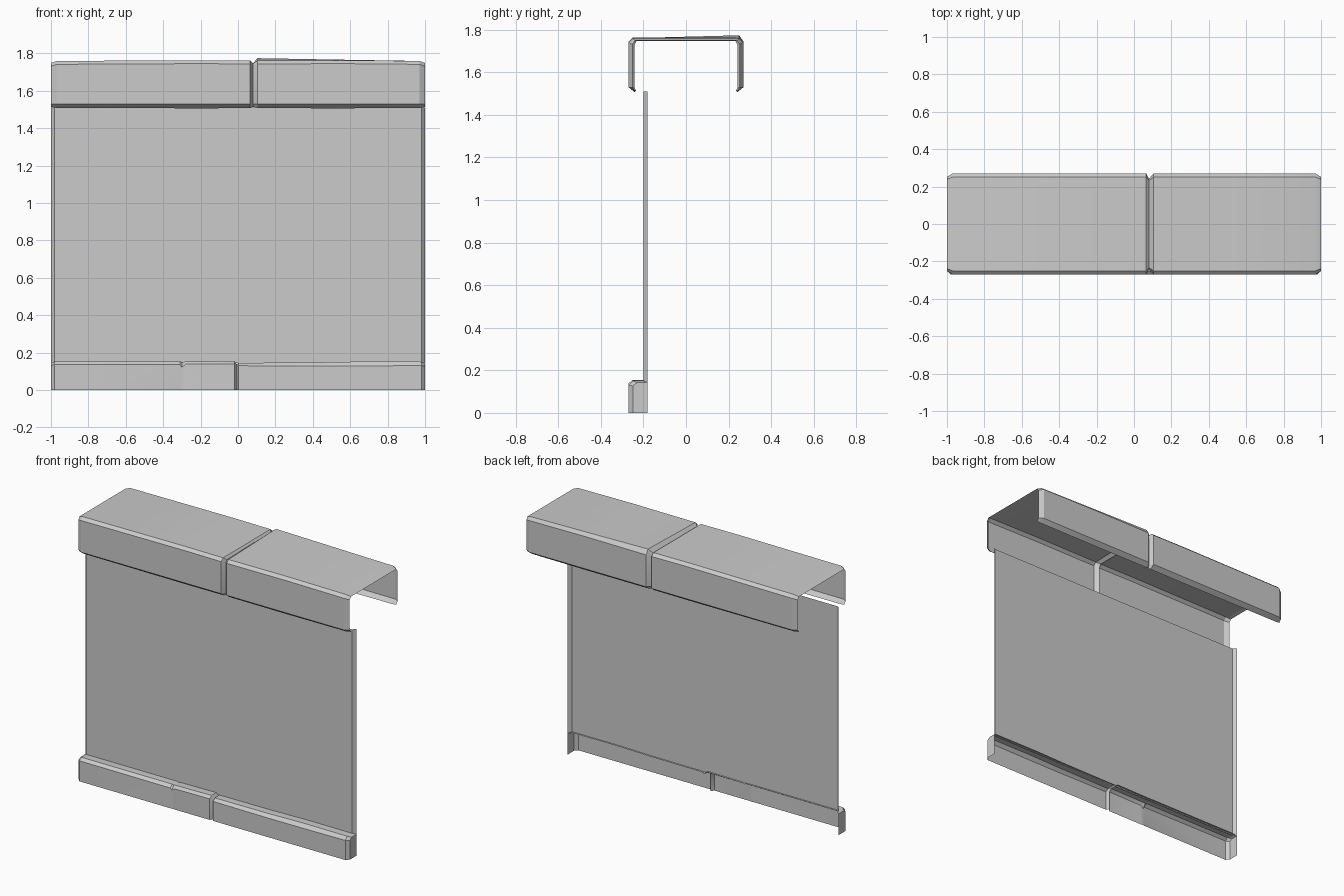
import bpy
import bmesh
import math

if "Cube" in bpy.data.objects:
    bpy.data.objects.remove(bpy.data.objects["Cube"])


def loft(name, sections):
    """Skin an open sheet through a row of equal-length cross-sections."""
    bm = bmesh.new()
    rows = [[bm.verts.new(p) for p in s] for s in sections]
    for a, b in zip(rows, rows[1:]):
        for i in range(len(a) - 1):
            bm.faces.new((a[i], b[i], b[i + 1], a[i + 1]))
    bmesh.ops.remove_doubles(bm, verts=bm.verts, dist=0.0005)
    bmesh.ops.dissolve_degenerate(bm, edges=bm.edges, dist=0.0005)
    mesh = bpy.data.meshes.new(name)
    bm.to_mesh(mesh)
    bm.free()
    obj = bpy.data.objects.new(name, mesh)
    bpy.context.collection.objects.link(obj)
    bpy.ops.object.select_all(action='DESELECT')
    obj.select_set(True)
    bpy.context.view_layer.objects.active = obj
    bpy.ops.object.shade_smooth_by_angle(angle=math.radians(30))
    return obj


def cap_section(x, inset, drop, lift):
    """Inverted channel with chamfered rims; lift raises the back top edge."""
    low = 1.507 + drop * 0.5
    front = [(-0.24 + inset * 0.2, low), (-0.27 + inset, 1.53),
             (-0.27 + inset, 1.743 - drop), (-0.25 + inset * 0.6, 1.761 - drop)]
    back = [(-y, z) for y, z in reversed(front)]
    back[0] = (back[0][0], back[0][1] + lift)
    return [(x, y, z) for y, z in front + back]


def trim_section(x, inset, edge, top):
    """Skirting profile: front face, chamfer, flat top running to the panel."""
    pts = [(-0.27, 0), (-0.27, edge), (-0.25, top), (-0.187, top)]
    return [(x, min(y + inset, -0.18), z) for y, z in pts]


# wall panel: thin sheet with its sides turned back
loft("wall_panel", [[(x, y, z) for z in (0.145, 1.51)] for x, y in
                    ((-1, -0.18), (-0.98, -0.2), (0.98, -0.2), (1, -0.18))])

# coping: two stones separated by a V joint, open underneath and at the ends
loft("coping", [cap_section(*s) for s in (
    (-1, 0.018, 0.012, 0), (-0.97, 0, 0.002, 0), (-0.2, 0, -0.002, 0),
    (0.065, 0, 0, 0), (0.08, 0.028, 0.014, 0), (0.105, 0, 0, 0.013),
    (0.55, 0, -0.002, 0.003), (0.97, 0, 0.002, 0), (1, 0.018, 0.012, 0))])

# skirting: two stones with a V joint, a small nick and closed ends
loft("skirting", [trim_section(*s) for s in (
    (-1, 0.09, 0.13, 0.14), (-1, 0.02, 0.13, 0.142), (-0.98, 0, 0.137, 0.153),
    (-0.31, 0, 0.135, 0.153), (-0.3, 0.003, 0.122, 0.149), (-0.28, 0, 0.138, 0.152),
    (-0.02, 0, 0.14, 0.155), (-0.006, 0.02, 0.125, 0.138), (0.004, 0, 0.13, 0.145),
    (0.4, 0, 0.127, 0.147), (0.65, 0, 0.128, 0.152), (0.98, 0, 0.131, 0.151),
    (1, 0.02, 0.127, 0.142), (1, 0.09, 0.127, 0.14))])
